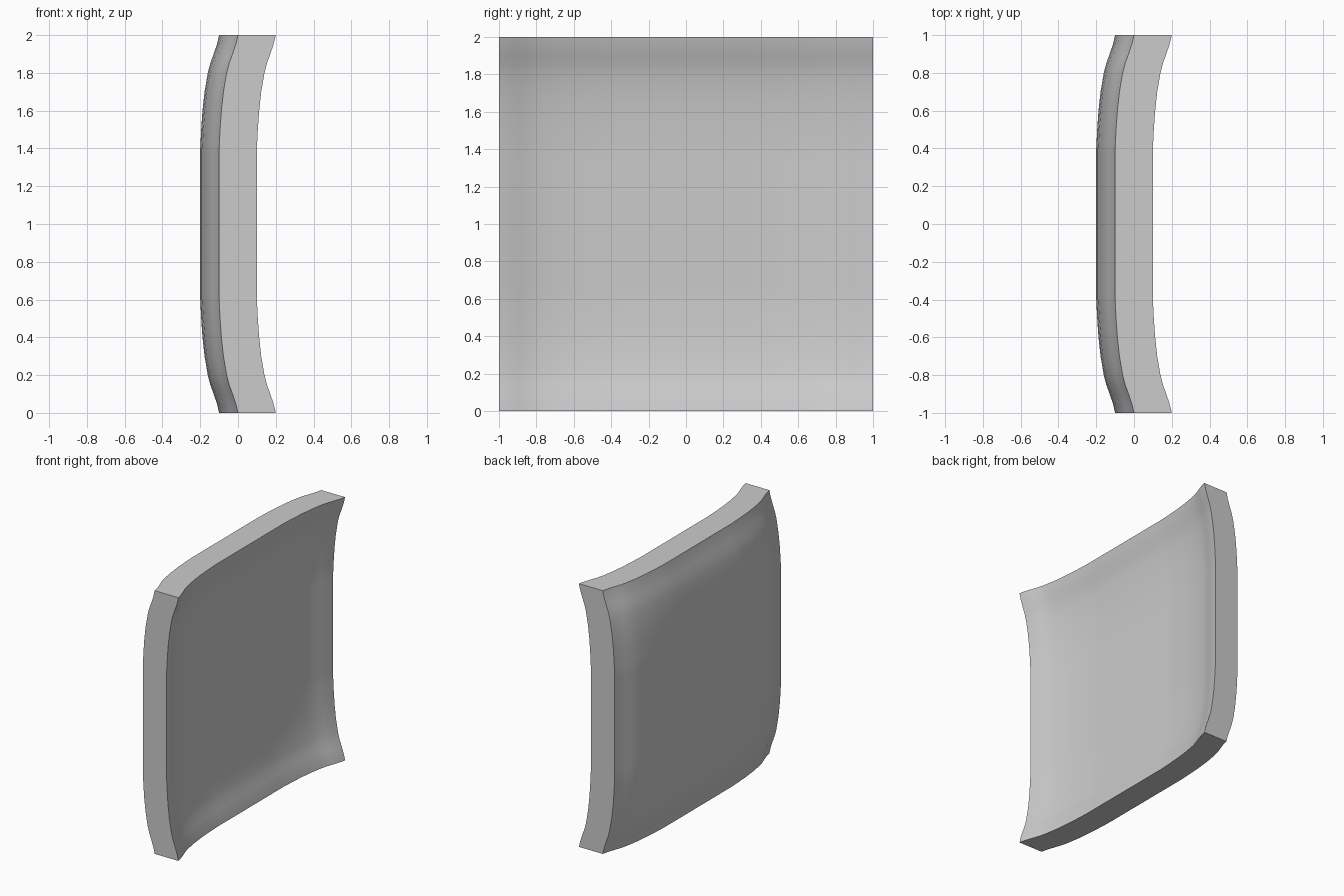
import bpy, bmesh, math
from mathutils import Vector

cube = bpy.data.objects.get("Cube")
if cube:
    bpy.data.objects.remove(cube, do_unlink=True)

THICKNESS = 0.2
# Flare profile: distance from the centre line, rise towards +x
FLARE = [(0, 0), (0.4, 0), (0.5, 0.005), (0.6, 0.012), (0.7, 0.023), (0.8, 0.04),
         (0.85, 0.053), (0.9, 0.071), (0.95, 0.088), (1.0, 0.1)]


def flare(t):
    t = min(abs(t), 1.0)
    for (a, ha), (b, hb) in zip(FLARE, FLARE[1:]):
        if t <= b:
            return ha + (hb - ha) * (t - a) / (b - a)
    return FLARE[-1][1]


def flat_material(name, colour):
    mat = bpy.data.materials.new(name)
    mat.use_nodes = True
    mat.diffuse_color = colour
    mat.node_tree.nodes["Principled BSDF"].inputs["Base Color"].default_value = colour
    return mat


# Dished panel: a grid bent towards +x at all four edges
bm = bmesh.new()
bmesh.ops.create_grid(bm, x_segments=40, y_segments=40, size=1.0)
for v in bm.verts:
    y, z = v.co.x, v.co.y
    v.co = Vector((-0.2 + flare(y) + flare(z), y, z + 1.0))

# Straight extrusion gives the flat rim and the second face
ext = bmesh.ops.extrude_face_region(bm, geom=bm.faces[:], use_keep_orig=True)
top = [g for g in ext["geom"] if isinstance(g, bmesh.types.BMVert)]
bmesh.ops.translate(bm, verts=top, vec=(THICKNESS, 0, 0))
bmesh.ops.recalc_face_normals(bm, faces=bm.faces[:])

mesh = bpy.data.meshes.new("dished_panel")
bm.to_mesh(mesh)
bm.free()
panel = bpy.data.objects.new("dished_panel", mesh)
bpy.context.collection.objects.link(panel)
mesh.materials.append(flat_material("light_grey", (0.6, 0.6, 0.6, 1.0)))

# Smooth dish, crisp rim
bpy.ops.object.select_all(action="DESELECT")
panel.select_set(True)
bpy.context.view_layer.objects.active = panel
bpy.ops.object.shade_smooth_by_angle(angle=math.radians(30))
